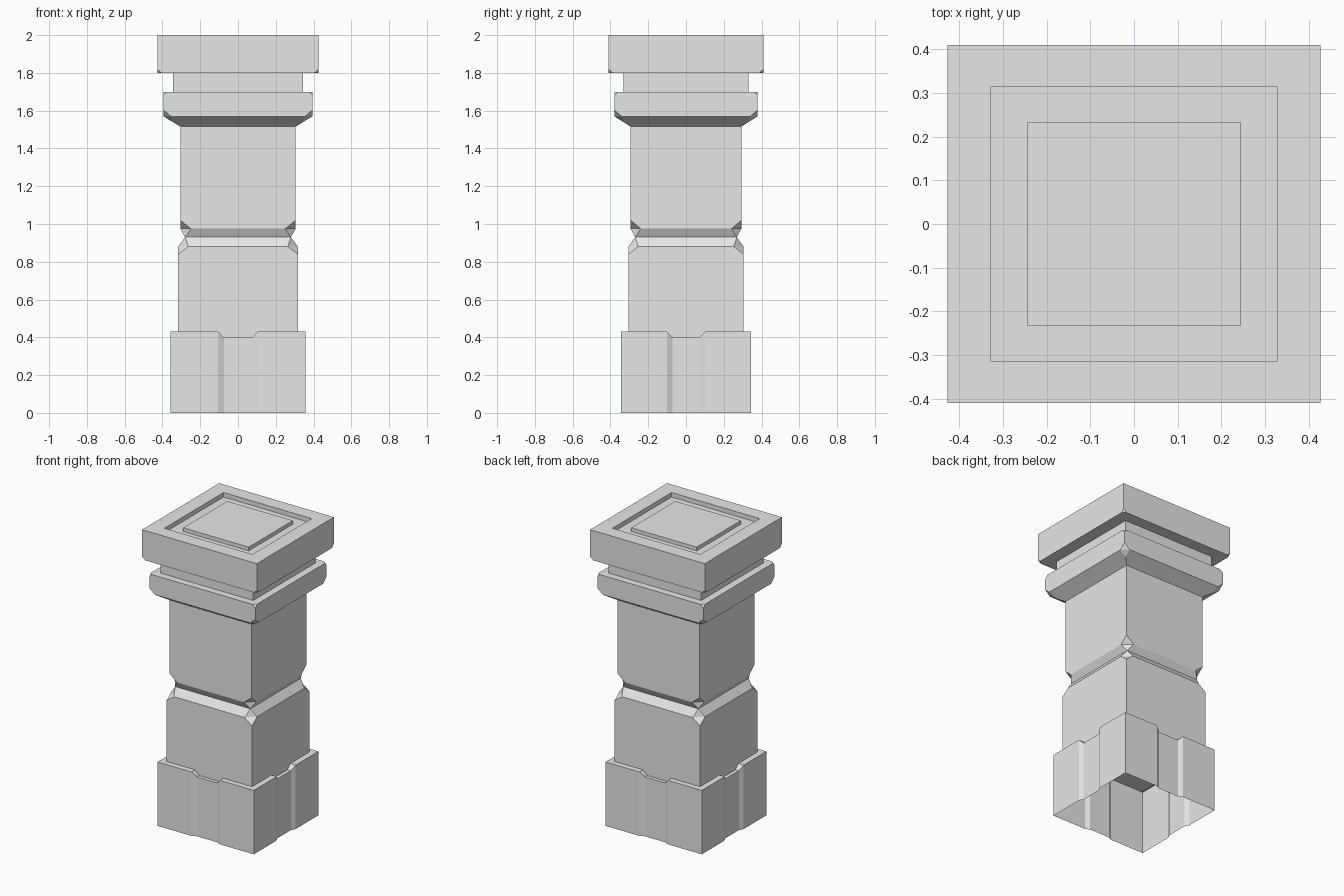
import bpy
import bmesh

cube = bpy.data.objects.get("Cube")
if cube:
    bpy.data.objects.remove(cube)

DEPTH_RATIO = 0.96  # the pillar is slightly shallower than it is wide

stone = bpy.data.materials.new("pale_stone")
stone.use_nodes = True
stone.diffuse_color = (0.8, 0.8, 0.8, 1)
stone.node_tree.nodes["Principled BSDF"].inputs["Base Color"].default_value = (0.8, 0.8, 0.8, 1)


def four_sides(side):
    """Repeat one front-side run of (x, y, z) points around the square."""
    points = []
    for turn in range(4):
        for x, y, z in side:
            for _ in range(turn):
                x, y = -y, x
            points.append((x, y * DEPTH_RATIO, z))
    return points


def square_ring(half, z, cut=0):
    """Square outline, with its corners cut back by the given length."""
    return four_sides([(-half + cut, -half, z), (half - cut, -half, z)])


def loft(name, rings, closed=True):
    """Skin consecutive outlines; optionally close both ends."""
    bm = bmesh.new()
    loops = [[bm.verts.new(p) for p in ring] for ring in rings]
    for low, high in zip(loops, loops[1:]):
        for i in range(len(low)):
            j = (i + 1) % len(low)
            bm.faces.new((low[i], low[j], high[j], high[i]))
    if closed:
        bm.faces.new(loops[0][::-1])
        bm.faces.new(loops[-1])
    bmesh.ops.remove_doubles(bm, verts=bm.verts[:], dist=0.0001)
    mesh = bpy.data.meshes.new(name)
    bm.to_mesh(mesh)
    bm.free()
    mesh.materials.append(stone)
    obj = bpy.data.objects.new(name, mesh)
    bpy.context.collection.objects.link(obj)
    return obj


def stack(name, levels):
    return loft(name, [square_ring(*level) for level in levels])


# Plinth: open underneath, with a shallow recessed and notched panel per side
def plinth_ring(half, recess, top, notch):
    inner = half - recess
    return four_sides([
        (-half, -half, top), (-0.105, -half, top), (-0.075, -inner, notch),
        (0.075, -inner, notch), (0.105, -half, top)])


loft("plinth", [
    plinth_ring(0.358, 0.015, 0, 0),
    plinth_ring(0.358, 0.015, 0.43, 0.40),
    plinth_ring(0.318, 0, 0.43, 0.40),
], closed=False)

# Lower block with chamfered top and clipped corners
stack("lower_block", [
    (0.318, 0.40), (0.318, 0.84), (0.318, 0.88, 0.055), (0.28, 0.93)])

# Upper shaft, clipped at the waist
stack("upper_shaft", [
    (0.28, 0.93), (0.305, 0.975, 0.055), (0.305, 1.02), (0.305, 1.515)])

# Flared collar with clipped corners
stack("collar", [
    (0.305, 1.515), (0.345, 1.54), (0.395, 1.57, 0.04), (0.395, 1.605),
    (0.395, 1.68), (0.395, 1.70, 0.02)])

# Neck under the capstone
stack("neck", [(0.345, 1.70), (0.345, 1.80)])

# Capstone with a sunken groove around a raised centre panel
stack("capstone", [
    (0.427, 1.80, 0.022), (0.427, 1.82), (0.427, 2.0),
    (0.328, 2.0), (0.328, 1.97), (0.244, 1.97), (0.244, 1.995)])
